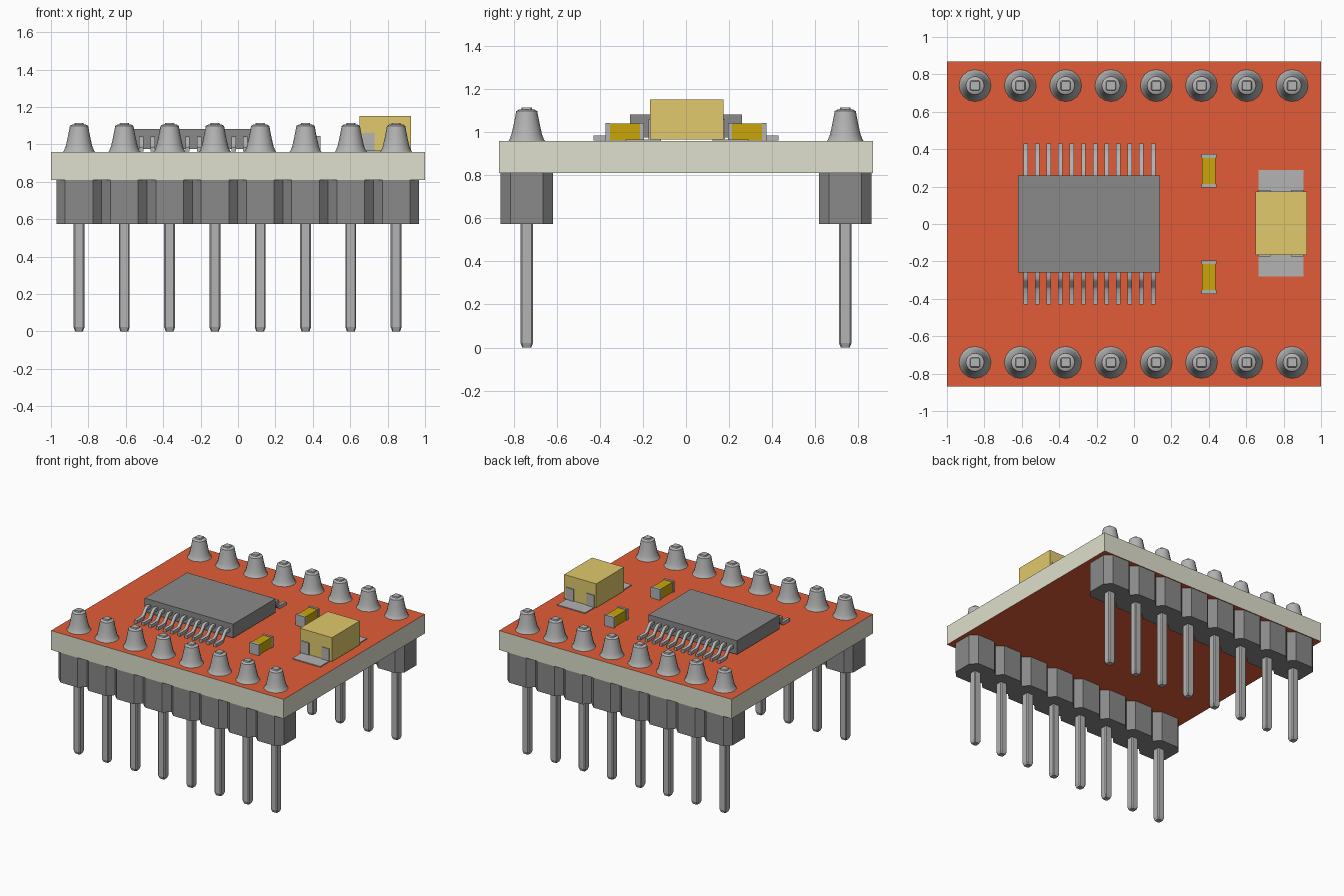
import bpy, bmesh, math

if "Cube" in bpy.data.objects:
    bpy.data.objects.remove(bpy.data.objects["Cube"])


def material(name, srgb):
    m = bpy.data.materials.new(name)
    m.diffuse_color = [(c / 255) ** 2.2 for c in srgb] + [1]
    m.use_nodes = True
    m.node_tree.nodes["Principled BSDF"].inputs["Base Color"].default_value = m.diffuse_color
    return m


RED = material("solder_mask", (226, 93, 58))
CREAM = material("board_edge", (222, 223, 204))
GOLD = material("ceramic_gold", (200, 165, 18))
SAND = material("tantalum_sand", (224, 200, 108))
METAL = material("metal", (178, 178, 178))
DARK = material("dark_plastic", (136, 136, 136))


def finish(name, bm, mats, angle=None):
    bmesh.ops.recalc_face_normals(bm, faces=bm.faces)
    mesh = bpy.data.meshes.new(name)
    bm.to_mesh(mesh)
    bm.free()
    ob = bpy.data.objects.new(name, mesh)
    bpy.context.collection.objects.link(ob)
    for m in mats:
        mesh.materials.append(m)
    if angle:
        bpy.ops.object.select_all(action='DESELECT')
        bpy.context.view_layer.objects.active = ob
        ob.select_set(True)
        bpy.ops.object.shade_smooth_by_angle(angle=math.radians(angle))
    return ob


def loft(bm, rings):
    """Skin a list of equal-length point rings and cap both ends."""
    vs = [[bm.verts.new(p) for p in ring] for ring in rings]
    n = len(vs[0])
    for a, b in zip(vs, vs[1:]):
        for i in range(n):
            j = (i + 1) % n
            bm.faces.new((a[i], a[j], b[j], b[i]))
    bm.faces.new(vs[0][::-1])
    bm.faces.new(vs[-1])


def box(bm, x0, x1, y0, y1, z0, z1):
    base = [(x0, y0), (x1, y0), (x1, y1), (x0, y1)]
    loft(bm, [[(x, y, z) for x, y in base] for z in (z0, z1)])


def cut_square(r, c):
    """Square of half-width r with corners cut by c."""
    k = r - c
    return [(-k, -r), (k, -r), (r, -k), (r, k), (k, r), (-k, r), (-r, k), (-r, -k)]


PITCH, ROW_Y = 0.2422, 0.74
PIN_X = [-0.85 + PITCH * i for i in range(8)]

# Circuit board: red faces, cream edges
bm = bmesh.new()
box(bm, -1, 1, -0.868, 0.868, 0.81, 0.96)
bm.normal_update()
for f in bm.faces:
    f.material_index = 0 if abs(f.normal.z) > 0.5 else 1
finish("circuit_board", bm, [RED, CREAM])

for side, label in ((-1, "front"), (1, "back")):
    # Scalloped header strip
    h, w, c = PITCH / 2, 0.122, 0.047
    edge = []
    for x in PIN_X:
        edge += [(x - h, w - c), (x - h + c, w), (x + h - c, w)]
    edge.append((PIN_X[-1] + h, w - c))
    outline = edge + [(x, -y) for x, y in reversed(edge)]
    bm = bmesh.new()
    loft(bm, [[(x, side * ROW_Y + y, z) for x, y in outline] for z in (0.575, 0.81)])
    finish(label + "_header", bm, [DARK])

    # Pins with cut corners and tapered tips
    bm = bmesh.new()
    for x in PIN_X:
        loft(bm, [[(x + px * s, side * ROW_Y + py * s, z) for px, py in cut_square(0.029, 0.007)]
                  for z, s in ((0, 0.72), (0.022, 1), (1.1, 1), (1.115, 0.8))])
    finish(label + "_pins", bm, [METAL])

    # Solder cones
    bm = bmesh.new()
    for x in PIN_X:
        loft(bm, [[(x + r * math.cos(t * math.pi / 8), side * ROW_Y + r * math.sin(t * math.pi / 8), z)
                   for t in range(16)]
                  for r, z in ((0.087, 0.958), (0.08, 0.967), (0.071, 0.99), (0.062, 1.03),
                               (0.054, 1.07), (0.049, 1.098), (0.036, 1.106))])
    finish(label + "_solder", bm, [METAL], 35)

    # Gull-wing chip leads: centreline thickened vertically
    path = [(0.25, 1.03), (0.29, 1.03), (0.305, 1.022), (0.335, 0.985), (0.35, 0.974), (0.43, 0.974)]
    bm = bmesh.new()
    t = 0.012
    for i in range(12):
        x = -0.58 + 0.062 * i
        loft(bm, [[(x + dx, side * y, z + dz) for dx, dz in
                   ((-t, -t), (t, -t), (t, t), (-t, t))] for y, z in path])
    finish(label + "_chip_leads", bm, [METAL], 50)

    # Small capacitor: gold body with metal end caps
    cy = side * 0.284
    bm = bmesh.new()
    box(bm, 0.364, 0.436, cy - 0.073, cy + 0.073, 0.963, 1.04)
    finish(label + "_small_capacitor", bm, [GOLD])
    bm = bmesh.new()
    for e in (-1, 1):
        y0, y1 = sorted((cy + e * 0.07, cy + e * 0.089))
        box(bm, 0.36, 0.44, y0, y1, 0.96, 1.044)
    finish(label + "_small_capacitor_caps", bm, [METAL])

    # Large capacitor terminal: solder pad plus two upright tabs
    bm = bmesh.new()
    y0, y1 = sorted((0.004 + side * 0.12, 0.004 + side * 0.286))
    box(bm, 0.665, 0.905, y0, y1, 0.958, 0.967)
    y0, y1 = sorted((0.004 + side * 0.16, 0.004 + side * 0.178))
    for x in (0.665, 0.84):
        box(bm, x, x + 0.065, y0, y1, 0.962, 1.06)
    finish(label + "_large_capacitor_terminal", bm, [METAL])

# Chip body
bm = bmesh.new()
box(bm, -0.62, 0.14, -0.26, 0.26, 0.975, 1.082)
finish("chip_body", bm, [DARK])

# Large capacitor body
bm = bmesh.new()
box(bm, 0.65, 0.925, -0.167, 0.175, 0.966, 1.152)
finish("large_capacitor", bm, [SAND])
